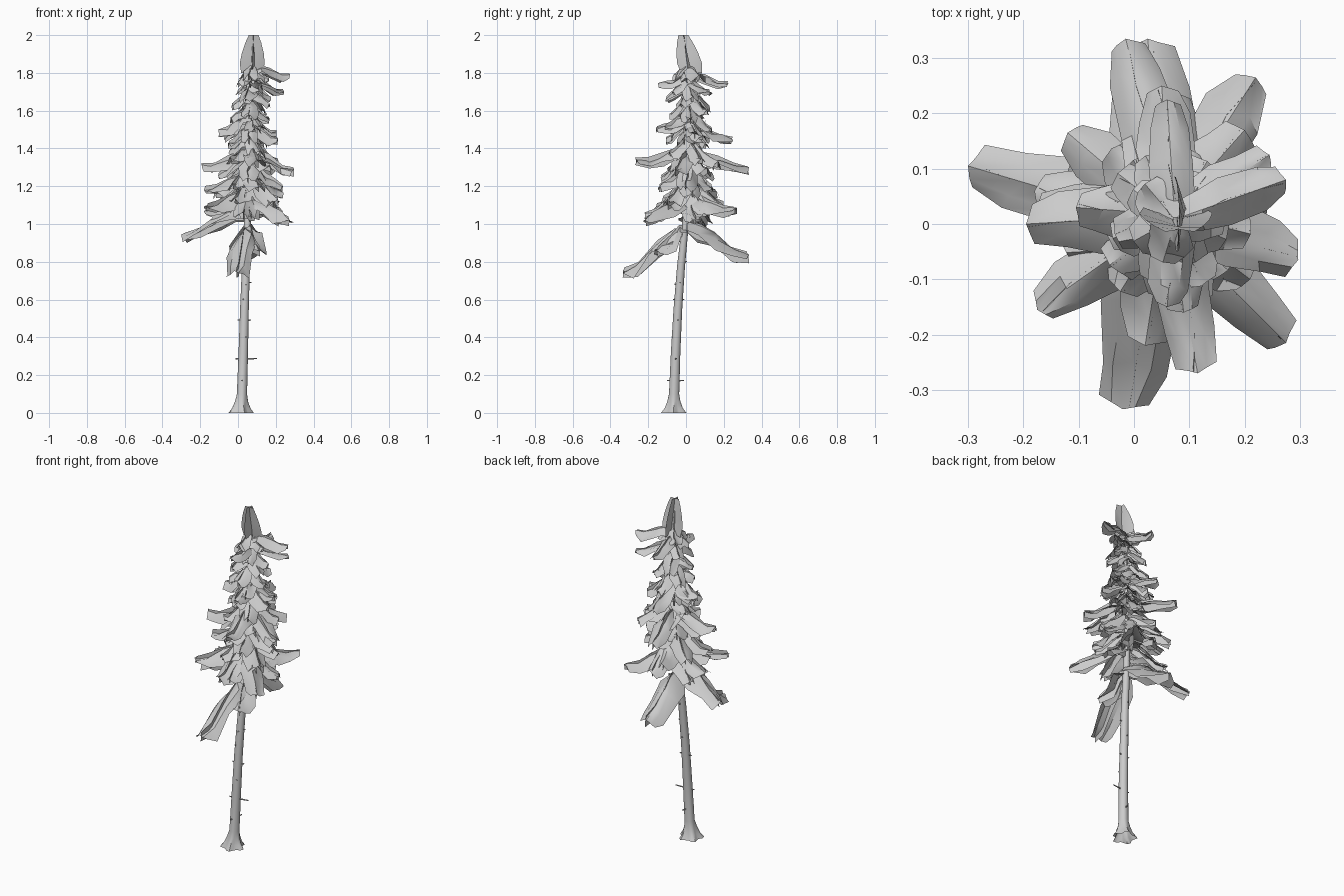
import bpy, bmesh, math, random
from mathutils import Vector

if "Cube" in bpy.data.objects:
    bpy.data.objects.remove(bpy.data.objects["Cube"])

random.seed(11)

# trunk path: x, y, z, radius
PATH = [(0.013, -0.065, 0.0, 0.060), (0.015, -0.065, 0.025, 0.045), (0.017, -0.064, 0.06, 0.034),
        (0.021, -0.063, 0.10, 0.027), (0.028, -0.055, 0.32, 0.025), (0.034, -0.043, 0.55, 0.023),
        (0.042, -0.026, 0.78, 0.021), (0.05, -0.003, 1.0, 0.018), (0.058, 0.012, 1.2, 0.015),
        (0.066, 0.018, 1.5, 0.011), (0.074, 0.01, 1.8, 0.006), (0.078, -0.008, 1.95, 0.002)]


def axis(z):
    for a, b in zip(PATH, PATH[1:]):
        if z <= b[2]:
            t = (z - a[2]) / (b[2] - a[2])
            return Vector((a[0] + (b[0] - a[0]) * t, a[1] + (b[1] - a[1]) * t, z))
    return Vector(PATH[-1][:3])


def finish(name, bm, angle):
    me = bpy.data.meshes.new(name)
    bm.to_mesh(me)
    bm.free()
    ob = bpy.data.objects.new(name, me)
    bpy.context.collection.objects.link(ob)
    bpy.ops.object.select_all(action='DESELECT')
    ob.select_set(True)
    bpy.context.view_layer.objects.active = ob
    bpy.ops.object.shade_smooth_by_angle(angle=math.radians(angle))
    return ob


def skin(bm, rows, closed=False):
    for a, b in zip(rows, rows[1:]):
        n = len(a)
        for i in range(n if closed else n - 1):
            j = (i + 1) % n
            bm.faces.new((a[i], a[j], b[j], b[i]))


def stick(bm, pts, r0, r1, sides=5):
    """Tapered round stick through the points."""
    pts = [Vector(p) for p in pts]
    d = (pts[-1] - pts[0]).normalized()
    u = d.orthogonal().normalized()
    v = d.cross(u)
    rows = []
    for k, p in enumerate(pts):
        r = r0 + (r1 - r0) * k / (len(pts) - 1)
        rows.append([bm.verts.new(p + r * (u * math.cos(a) + v * math.sin(a)))
                     for a in (2 * math.pi * i / sides for i in range(sides))])
    skin(bm, rows, True)
    bm.faces.new(rows[-1])


# trunk with lobed root flare
bm = bmesh.new()
rows = []
for x, y, z, r in PATH:
    lobe = 0.2 * max(0.0, 1 - z / 0.1)
    rows.append([bm.verts.new((x + r * (1 + lobe * math.cos(5 * a + 0.5)) * math.cos(a),
                               y + r * (1 + lobe * math.cos(5 * a + 0.5)) * math.sin(a), z))
                 for a in (2 * math.pi * i / 20 for i in range(20))])
skin(bm, rows, True)
bm.faces.new(rows[-1])
finish("trunk", bm, 50)

# dead twigs on the bare trunk: height, direction in degrees, length
bm = bmesh.new()
for z, ang, ln in [(0.285, 5, 0.075), (0.285, 185, 0.04), (0.17, 265, 0.04), (0.17, 80, 0.05),
                   (0.49, 10, 0.036), (0.49, 180, 0.036), (0.60, 90, 0.03), (0.60, 250, 0.03),
                   (0.69, 0, 0.032), (0.80, 95, 0.03), (0.40, 300, 0.03), (0.68, 280, 0.028)]:
    d = Vector((math.cos(math.radians(ang)), math.sin(math.radians(ang)), 0.04))
    stick(bm, [axis(z), axis(z) + d * ln], 0.005, 0.003)
finish("dead_twigs", bm, 40)


def branch(bm, z0, tip, half, fold=0.75):
    """Folded needle sheet with a jagged upright sheet crossing it."""
    start = axis(z0)
    tip = Vector(tip)
    flat = Vector((tip.x - start.x, tip.y - start.y, 0))
    side = Vector((-flat.y, flat.x, 0)).normalized()
    rows, fins = [], []
    for t, w, up in [(0.02, 0.6, 0), (0.22, 0.95, 0.12), (0.48, 1.0, 0.05),
                     (0.76, 0.85, -0.07), (1.0, 0.6, 0.0)]:
        c = start.lerp(tip, t)
        c.z += up * flat.length * 0.6 + random.uniform(-0.2, 0.2) * half
        row = []
        for s in (-1, -0.5, 0, 0.5, 1):
            k = half * w * random.uniform(0.85, 1.15)
            drop = k * (fold * abs(s) ** 1.3 - 0.1 + random.uniform(-0.35, 0.35))
            p = c + side * s * k - Vector((0, 0, drop))
            if t == 1.0:
                p -= flat * 0.05 * abs(s)
            elif t > 0.1:
                p += flat * random.uniform(-0.05, 0.05)
            row.append(bm.verts.new(p))
        rows.append(row)
        h = half * w * 0.65 * random.uniform(0.75, 1.25)
        bend = side * half * random.uniform(-0.15, 0.15)
        fins.append([bm.verts.new(c + bend + flat * random.uniform(-0.05, 0.0)
                                  + Vector((0, 0, h * q))) for q in (-1.2, -0.2, 0.6)])
    skin(bm, rows)
    skin(bm, fins)


# long boughs that make the outline: root height, tip, half width
BOUGHS = [(1.05, (-0.30, 0.105, 0.945), 0.066), (0.99, (-0.02, -0.335, 0.74), 0.072),
          (0.99, (0.025, 0.335, 0.835), 0.075), (0.98, (0.11, -0.16, 0.85), 0.072),
          (1.37, (0.297, -0.065, 1.295), 0.058), (1.12, (0.275, -0.215, 1.03), 0.062),
          (1.13, (0.22, 0.265, 1.07), 0.062), (1.81, (0.275, 0.08, 1.79), 0.042),
          (1.16, (-0.175, -0.155, 1.09), 0.056), (1.37, (0.115, -0.27, 1.345), 0.056),
          (1.36, (-0.195, 0.00, 1.305), 0.058), (1.37, (-0.015, 0.335, 1.30), 0.058),
          (1.24, (-0.12, 0.165, 1.17), 0.055), (1.74, (0.245, 0.125, 1.71), 0.040),
          (1.78, (0.06, 0.225, 1.75), 0.042), (1.76, (0.06, -0.15, 1.745), 0.040),
          (1.52, (0.05, 0.25, 1.45), 0.052), (1.54, (-0.105, 0.03, 1.49), 0.050),
          (1.52, (0.205, 0.05, 1.475), 0.050), (1.53, (0.09, -0.16, 1.51), 0.048),
          (1.25, (-0.18, 0.02, 1.18), 0.058), (1.18, (0.02, -0.22, 1.05), 0.060),
          (1.25, (0.21, -0.10, 1.12), 0.060), (1.20, (0.07, 0.24, 1.08), 0.060),
          (1.42, (0.20, 0.17, 1.32), 0.055), (1.13, (-0.18, 0.06, 1.07), 0.055)]
bm = bmesh.new()
for z0, tip, half in BOUGHS:
    branch(bm, z0, tip, half)
finish("long_boughs", bm, 40)

# shorter boughs spiralling up the inside
bm = bmesh.new()
COUNT = 50
for i in range(COUNT):
    f = i / (COUNT - 1)
    z0 = 1.12 + 0.72 * f
    ang = i * 2.39996 + random.uniform(-0.3, 0.3)
    ln = (0.18 - 0.085 * f) * random.uniform(0.8, 1.15)
    a = axis(z0)
    tip = (a.x + ln * math.cos(ang), a.y + ln * math.sin(ang),
           z0 - ln * random.uniform(0.35, 0.75))
    branch(bm, z0, tip, 0.058 - 0.018 * f, 0.8)
finish("short_boughs", bm, 40)

# crown: two crossed upright sheets around the leader
bm = bmesh.new()
for d, n in [(Vector((1, 0, 0)), Vector((0, -1, 0))), (Vector((0, 1, 0)), Vector((1, 0, 0)))]:
    rows = []
    for z, w, lean in [(1.80, 0.056, 0.020), (1.85, 0.066, 0.016), (1.905, 0.058, 0.010),
                       (1.96, 0.042, 0.0), (2.0, 0.026, -0.004)]:
        c = Vector((0.083 - 0.05 * (2 - z), -0.014 + 0.22 * (2 - z), z))
        rows.append([bm.verts.new(c + d * w * s + n * lean * (1 - abs(s))) for s in (-1, 0, 1)])
    skin(bm, rows)
finish("crown", bm, 40)
